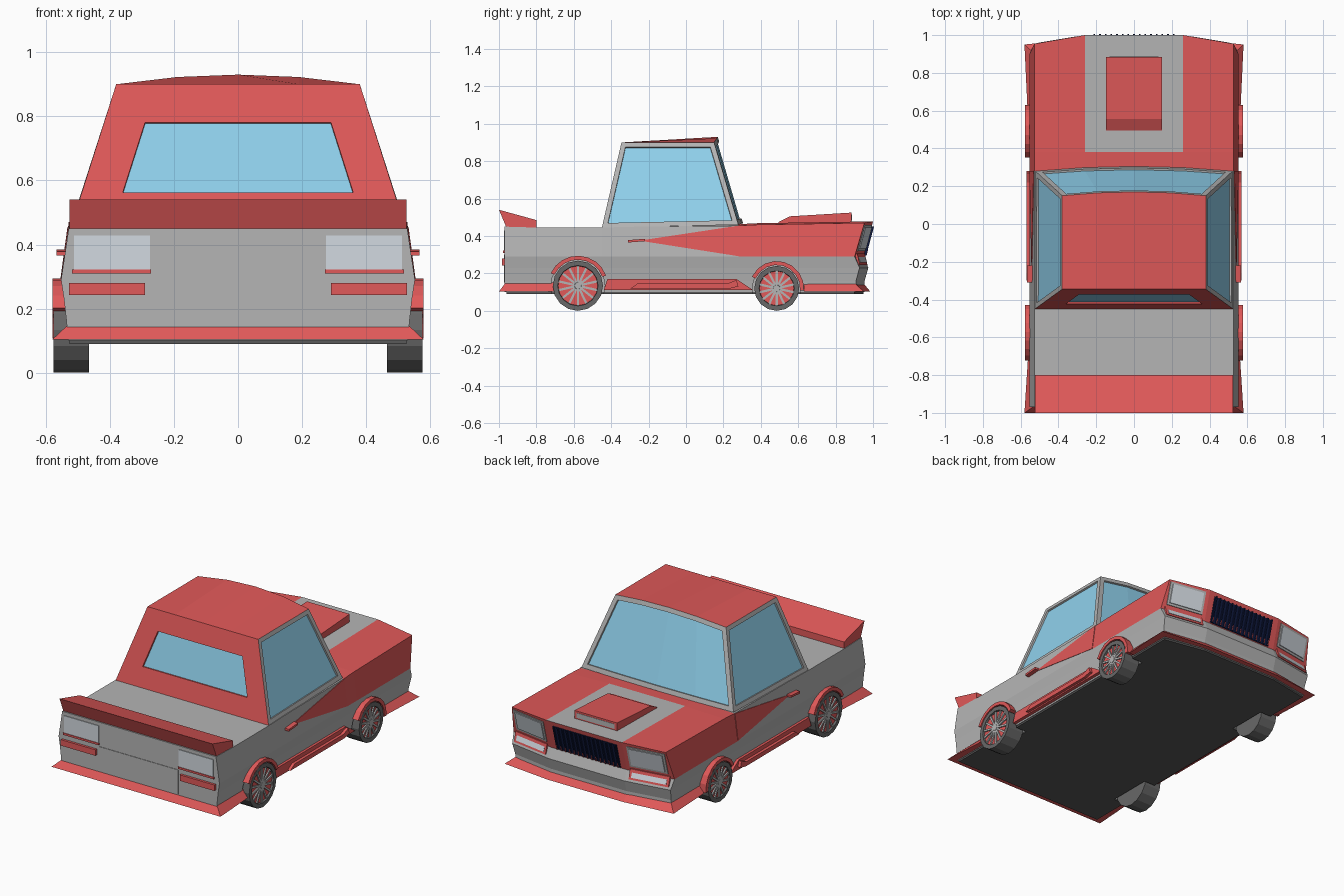
import bpy, bmesh, math
from mathutils import Vector, Matrix

if "Cube" in bpy.data.objects:
    bpy.data.objects.remove(bpy.data.objects["Cube"])


def material(name, r, g, b):
    m = bpy.data.materials.new(name)
    m.diffuse_color = (r, g, b, 1)
    m.use_nodes = True
    m.node_tree.nodes["Principled BSDF"].inputs["Base Color"].default_value = m.diffuse_color
    return m


GREY = material("grey_paint", .46, .46, .46)
RED = material("red_paint", .75, .10, .10)
GLASS = material("glass", .28, .64, .85)
LENS = material("lens", .65, .70, .75)
NAVY = material("navy", .005, .01, .05)
DARK = material("dark", .10, .10, .10)
RUBBER = material("rubber", .14, .14, .14)


def finish(name, bm, mats, mirror=False):
    bmesh.ops.recalc_face_normals(bm, faces=bm.faces)
    me = bpy.data.meshes.new(name)
    bm.to_mesh(me)
    bm.free()
    for m in mats:
        me.materials.append(m)
    ob = bpy.data.objects.new(name, me)
    bpy.context.collection.objects.link(ob)
    if mirror:
        ob.modifiers.new("mirror", 'MIRROR')
    return ob


def prism(name, polys, vec, mat, mirror=False):
    """Extrude one or more flat outlines along a vector."""
    bm = bmesh.new()
    for poly in polys:
        a = [bm.verts.new(p) for p in poly]
        b = [bm.verts.new(Vector(p) + Vector(vec)) for p in poly]
        bm.faces.new(a)
        bm.faces.new(b[::-1])
        for i in range(len(a)):
            j = (i + 1) % len(a)
            bm.faces.new((a[i], b[i], b[j], a[j]))
    return finish(name, bm, [mat], mirror)


def side_poly(x, pts):
    return [(x, y, z) for y, z in pts]


def front_y(x, z):
    """Depth of the folded, swept nose."""
    if z < .23:
        y = .955 + max(0, z - .16) / .07 * .02
    elif z < .29:
        y = .975 - (z - .23) / .06 * .025
    else:
        y = .95 + min(1, (z - .29) / .185) * .05
    return y - .045 * max(0, (abs(x) - .26) / .27)


def nose_panel(x0, x1, z0, z1, back=.006):
    return [(x, front_y(x, z) - back, z) for x, z in ((x0, z0), (x1, z0), (x1, z1), (x0, z1))]


def tail_panel(x0, x1, z0, z1):
    return [(x0, -.965, z0), (x1, -.965, z0), (x1, -.965, z1), (x0, -.965, z1)]


# Lower body: a box of grid cells with shaped sides and nose
Y = [-.97, -.8, -.45, -.25, .28, .38, 1]
TOP = [.45, .445, .445, .45, .455, .46, .47]
Z = [.10, .16, .23, .29]
W = [.53, .535, .543, .552, .528]
bm, cache = bmesh.new(), {}


def corner(i, j, k):
    if (i, j, k) not in cache:
        outer = i in (0, 3)
        x = (W[k] if outer else .26) * (-1 if i < 2 else 1)
        z = Z[k] if k < 4 else TOP[j] + (.008 if not outer and j > 3 else 0)
        y = front_y(x, z) if j == 6 else Y[j]
        cache[i, j, k] = bm.verts.new((x, y, z))
    return cache[i, j, k]


def cell(red, *ids):
    bm.faces.new([corner(*c) for c in ids]).material_index = int(red)


for i in range(3):
    for j in range(6):
        for k in (0, 4):
            red = k == 4 and j >= 4 and not (i == 1 and j == 5)
            cell(red, (i, j, k), (i + 1, j, k), (i + 1, j + 1, k), (i, j + 1, k))
    for k in range(4):
        for j in (0, 6):
            cell(j == 6 and k == 3, (i, j, k), (i + 1, j, k), (i + 1, j, k + 1), (i, j, k + 1))
for j in range(6):
    for k in range(4):
        for i in (0, 3):
            cell(k == 3 and j >= 4, (i, j, k), (i, j + 1, k), (i, j + 1, k + 1), (i, j, k + 1))
body = finish("body", bm, [GREY, RED])
floor = prism("floor", [[(-.525, -.96, .09), (.525, -.96, .09), (.525, .9, .09),
                         (.26, .95, .09), (-.26, .95, .09), (-.525, .9, .09)]], (0, 0, .012), DARK)

# Cabin with inset glass
bm = bmesh.new()
cols = [-1, -.5, 0, .5, 1]
low = [bm.verts.new((.522 * u, .28 + .025 * (1 - u * u), .46 + .008 * (1 - u * u))) for u in cols]
high = [bm.verts.new((.38 * u, .15 + .02 * (1 - u * u), .90 + .03 * (1 - u * u))) for u in cols]
back = [bm.verts.new((.38 * u, -.345, .90)) for u in cols]
base = [bm.verts.new((s * .525, -.45, .444)) for s in (-1, 1)]
screen = [bm.faces.new((low[i], low[i + 1], high[i + 1], high[i])) for i in range(4)]
for i in range(4):
    bm.faces.new((high[i], high[i + 1], back[i + 1], back[i])).material_index = 1
rear = bm.faces.new([base[0], base[1]] + back[::-1])
rear.material_index = 1
sides = [bm.faces.new((base[0], low[0], high[0], back[0])),
         bm.faces.new((base[1], low[4], high[4], back[4]))]
bmesh.ops.recalc_face_normals(bm, faces=bm.faces)
for group, t in ((screen, .028), ([rear], .122), ([sides[0]], .026), ([sides[1]], .026)):
    bmesh.ops.inset_region(bm, faces=group, thickness=t, use_even_offset=True, use_boundary=True)
    bmesh.ops.inset_region(bm, faces=group, thickness=.001, depth=-.01,
                           use_even_offset=True, use_boundary=True)
    for f in group:
        f.material_index = 2
finish("cabin", bm, [GREY, RED, GLASS])

# Side flash and door handle
prism("side_flash", [[(.540, -.25, .375), (.551, .28, .292), (.529, .28, .455)]], (.003, 0, 0), RED, True)
prism("door_handle", [side_poly(.53, [(-.31, .365), (-.22, .372), (-.22, .385), (-.31, .378)])],
      (.037, 0, 0), RED, True)

# Spoiler and bonnet scoop
prism("spoiler", [side_poly(-.525, [(-.8, .44), (-.8, .485), (-1, .54), (-.96, .445)])], (1.05, 0, 0), RED)
prism("scoop", [side_poly(-.147, [(.495, .46), (.495, .475), (.555, .505), (.885, .525), (.885, .46)])],
      (.294, 0, 0), RED)
prism("scoop_mouth", [[(-.13, .88, .484), (.13, .88, .484), (.13, .88, .514), (-.13, .88, .514)]],
      (0, .007, 0), GREY)

# Nose: grille, lamps and indicators
prism("grille", [nose_panel(-.22, .22, .295, .45)], (0, .009, 0), NAVY)
bars = [nose_panel(x - .004, x + .004, .295, .45) for x in [-.21 + .03 * n for n in range(15)]]
prism("grille_bars", bars, (0, .018, 0), NAVY)
prism("grille_tips", [nose_panel(-.21 + .03 * n - .003, -.207 + .03 * n, .297, .325) for n in range(15)],
      (0, .02, 0), RED)
prism("headlight_frame", [nose_panel(.285, .52, .32, .458)], (0, .010, 0), GREY, True)
prism("headlight", [nose_panel(.30, .505, .333, .445)], (0, .015, 0), LENS, True)
prism("front_indicator_frame", [nose_panel(.285, .53, .245, .305)], (0, .012, 0), RED, True)
prism("front_indicator", [nose_panel(.30, .515, .258, .292)], (0, .018, 0), LENS, True)

# Tail: lamps, reflectors and centre panel
prism("tail_lamp_frame", [tail_panel(.272, .518, .31, .322)], (0, -.013, 0), RED, True)
prism("tail_lamp", [tail_panel(.275, .512, .322, .428)], (0, -.009, 0), LENS, True)
prism("tail_reflector", [tail_panel(.29, .527, .243, .28)], (0, -.020, 0), RED, True)
prism("tail_panel", [tail_panel(-.27, .27, .15, .30)], (0, -.008, 0), GREY)


# Flared lips wrapped round the bumpers
def lip(name, half, zt, zb):
    pairs = half + [((-a, b), (-c, d)) for (a, b), (c, d) in half[::-1]]
    bm = bmesh.new()
    rings = [[bm.verts.new((a, b, zt)), bm.verts.new((c, d, zb)), bm.verts.new((a, b, zb))]
             for (a, b), (c, d) in pairs]
    for r, q in zip(rings, rings[1:]):
        for i in range(3):
            j = (i + 1) % 3
            bm.faces.new((r[i], r[j], q[j], q[i]))
    bm.faces.new(rings[0])
    bm.faces.new(rings[-1])
    finish(name, bm, [RED])


lip("rear_lip", [((.53, -.69), (.56, -.69)), ((.53, -.965), (.58, -1))], .15, .103)
lip("front_lip", [((.53, .63), (.565, .63)), ((.53, .905), (.58, .95)), ((.26, .95), (.26, .985))], .145, .103)

# Sills
prism("sill", [side_poly(.52, [(-.44, .11), (-.42, .17), (.27, .17), (.36, .11)])], (.032, 0, 0), RED, True)
prism("sill_step", [side_poly(.54, [(-.30, .118), (-.26, .145), (.22, .145), (.27, .165), (.28, .13), (.23, .118)])],
      (.03, 0, 0), RED, True)

# Wheels, arches and wheel-well cutter
turn = Matrix.Rotation(math.pi / 2, 4, 'Y')
cut = bmesh.new()
for name, cy, r, a0, a1 in (("rear", -.578, .134, 20, 155), ("front", .485, .12, -5, 155)):
    at = Matrix.Translation((.52, cy, r))
    bm = bmesh.new()
    bmesh.ops.create_cone(bm, cap_ends=True, segments=16, radius1=r, radius2=r, depth=.11, matrix=at @ turn)
    outer = max(bm.faces, key=lambda f: f.calc_center_median().x)
    bmesh.ops.inset_region(bm, faces=[outer], thickness=.026)
    bmesh.ops.inset_region(bm, faces=[outer], thickness=.002, depth=-.012)
    outer.material_index = 1
    finish(name + "_wheel", bm, [RUBBER, RED], True)

    bm = bmesh.new()
    hub = Matrix.Translation((.566, cy, r))
    bmesh.ops.create_cone(bm, cap_ends=True, segments=12, radius1=.024, radius2=.018, depth=.014,
                          matrix=hub @ turn)
    for n in range(14):
        spoke = hub @ Matrix.Rotation(math.tau * n / 14, 4, 'X') @ Matrix.Translation((0, 0, r * .44))
        bmesh.ops.create_cube(bm, size=1, matrix=spoke @ Matrix.Diagonal((.010, .012, r * .68, 1)))
    finish(name + "_spokes", bm, [GREY], True)

    angles = [math.radians(a0 + (a1 - a0) * n / 8) for n in range(9)]
    arc = [(cy + (r + .026) * math.cos(a), r + (r + .026) * math.sin(a)) for a in angles]
    arc += [(cy + (r + .005) * math.cos(a), r + (r + .005) * math.sin(a)) for a in angles[::-1]]
    prism(name + "_arch", [side_poly(.52, arc)], (.058, 0, 0), RED, True)
    for s in (-1, 1):
        bmesh.ops.create_cone(cut, cap_ends=True, segments=20, radius1=r + .01, radius2=r + .01, depth=.3,
                              matrix=Matrix.Translation((s * .6, cy, r)) @ turn)
cutter = finish("wheel_well_cutter", cut, [DARK])
cutter.hide_render = True
cutter.hide_viewport = True
for ob in (body, floor):
    mod = ob.modifiers.new("wheel_wells", 'BOOLEAN')
    mod.operation, mod.solver, mod.object = 'DIFFERENCE', 'EXACT', cutter
